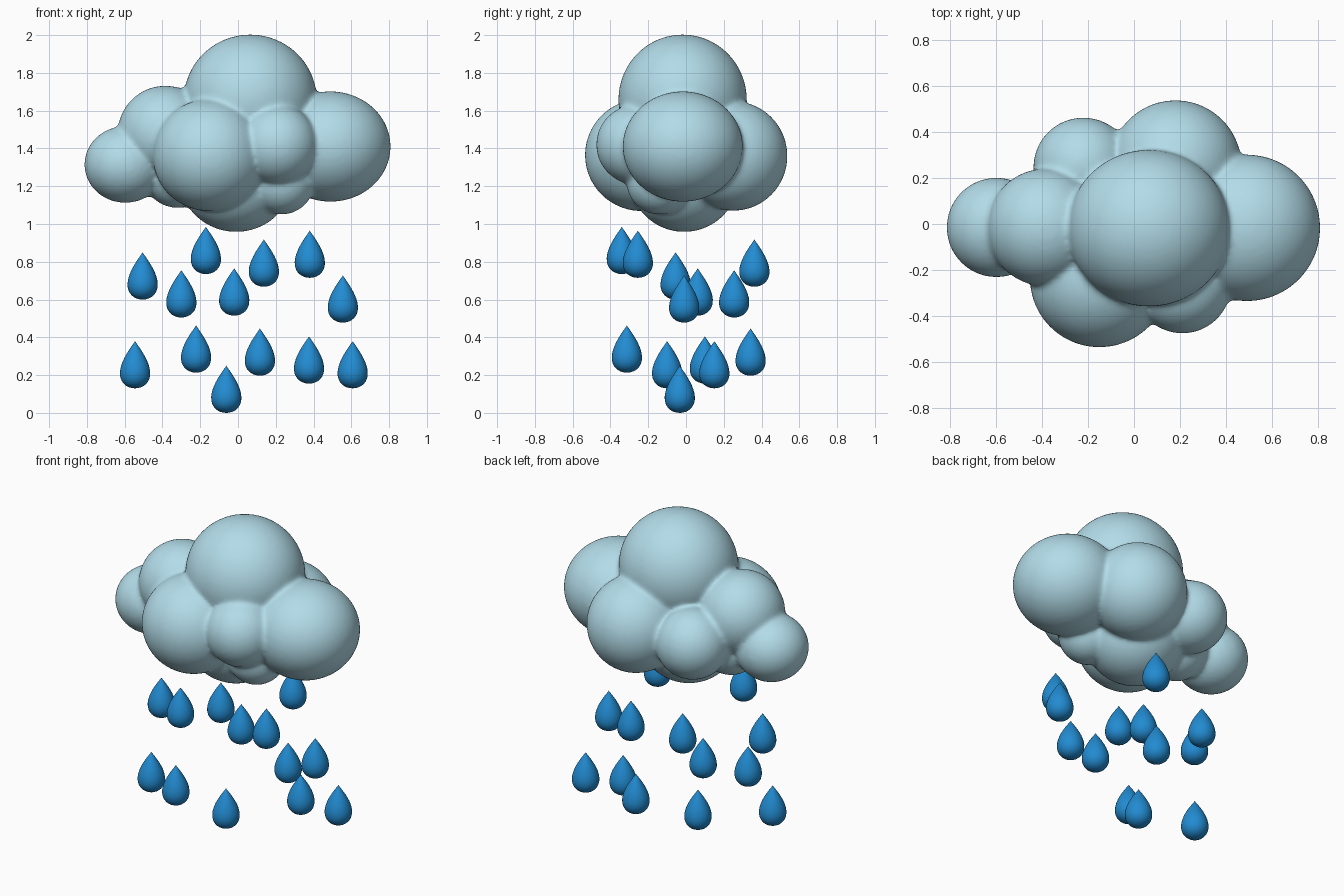
import bpy, bmesh, math
from mathutils import Matrix, Vector

if "Cube" in bpy.data.objects:
    bpy.data.objects.remove(bpy.data.objects["Cube"])


def material(name, rgb):
    m = bpy.data.materials.new(name)
    m.diffuse_color = (*rgb, 1)
    m.use_nodes = True
    m.node_tree.nodes["Principled BSDF"].inputs["Base Color"].default_value = m.diffuse_color
    return m


def add_object(name, bm, mat):
    for f in bm.faces:
        f.smooth = True
    me = bpy.data.meshes.new(name)
    bm.to_mesh(me)
    bm.free()
    me.materials.append(mat)
    ob = bpy.data.objects.new(name, me)
    bpy.context.collection.objects.link(ob)
    return ob


cloud_mat = material("cloud_blue", (0.45, 0.72, 0.82))
rain_mat = material("rain_blue", (0.016, 0.26, 0.64))

# Cloud puffs: centre, radii
puffs = [
    ((0.065, -0.018, 1.658), (0.352, 0.34, 0.345)),   # crown
    ((0.49, -0.017, 1.41), (0.318, 0.318, 0.292)),    # right end
    ((-0.15, -0.235, 1.365), (0.302, 0.30, 0.297)),   # front left
    ((0.21, -0.262, 1.42), (0.212, 0.213, 0.212)),    # front right
    ((0.18, 0.25, 1.36), (0.287, 0.287, 0.29)),       # back right
    ((-0.22, 0.245, 1.34), (0.217, 0.217, 0.215)),    # back left
    ((-0.597, -0.015, 1.315), (0.216, 0.216, 0.203)), # left end
    ((-0.385, -0.015, 1.48), (0.252, 0.255, 0.252)),  # left shoulder
    ((-0.01, -0.01, 1.245), (0.30, 0.29, 0.287)),     # base
    ((-0.32, 0.0, 1.28), (0.19, 0.19, 0.195)),        # base left
    ((0.23, -0.14, 1.225), (0.175, 0.175, 0.175)),    # base right
]
bm = bmesh.new()
for centre, radii in puffs:
    mat = Matrix.Translation(centre) @ Matrix.Diagonal((*radii, 1))
    bmesh.ops.create_icosphere(bm, subdivisions=5, radius=1, matrix=mat)
cloud = add_object("cloud", bm, cloud_mat)

# Fuse the puffs and soften the creases
fuse = cloud.modifiers.new("fuse", 'REMESH')
fuse.mode = 'VOXEL'
fuse.voxel_size = 0.0125
fuse.use_smooth_shade = True
soften = cloud.modifiers.new("soften", 'SMOOTH')
soften.factor = 0.5
soften.iterations = 12

# Raindrop: lathed teardrop profile, 0.25 tall, base at z = 0
STEPS, SIDES = 20, 32
bm = bmesh.new()
profile = []
for i in range(STEPS + 1):
    t = math.pi * i / STEPS
    r = 0.107 * math.sin(t) * math.sin(t / 2) ** 1.15
    profile.append(bm.verts.new((max(r, 0), 0, 0.125 * (1 + math.cos(t)))))
edges = [bm.edges.new(p) for p in zip(profile, profile[1:])]
bmesh.ops.spin(bm, geom=profile + edges, cent=(0, 0, 0), axis=(0, 0, 1),
               angle=math.tau, steps=SIDES)
bmesh.ops.remove_doubles(bm, verts=bm.verts, dist=1e-4)
bmesh.ops.recalc_face_normals(bm, faces=bm.faces)
first = add_object("raindrop_1", bm, rain_mat)

# Drop positions: x, y, tip height
drops = [
    (-0.505, -0.055, 0.85), (-0.17, -0.34, 0.985), (-0.30, 0.255, 0.755),
    (-0.02, 0.062, 0.765), (0.137, 0.362, 0.918), (0.38, -0.255, 0.965),
    (0.555, -0.01, 0.728), (-0.545, -0.10, 0.38), (-0.222, -0.313, 0.463),
    (-0.062, -0.033, 0.25), (0.116, 0.342, 0.447), (0.376, 0.10, 0.405),
    (0.607, 0.15, 0.38),
]
for i, (x, y, tip) in enumerate(drops):
    ob = first
    if i:
        ob = bpy.data.objects.new(f"raindrop_{i + 1}", first.data)
        bpy.context.collection.objects.link(ob)
    ob.location = Vector((x, y, tip - 0.25))
